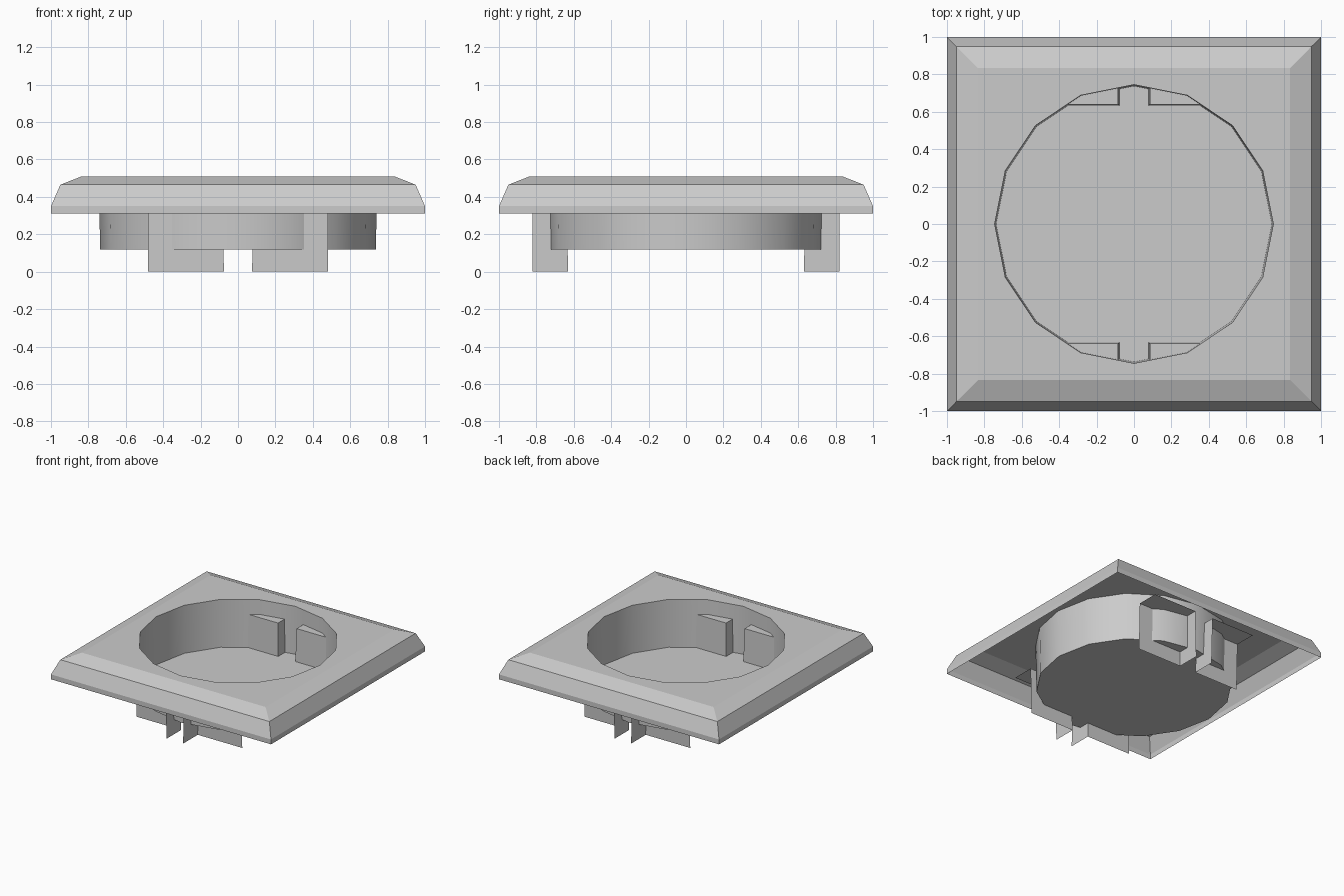
import bpy, bmesh
from math import cos, sin, pi

if "Cube" in bpy.data.objects:
    bpy.data.objects.remove(bpy.data.objects["Cube"])


def make_object(name, bm):
    bmesh.ops.recalc_face_normals(bm, faces=bm.faces[:])
    me = bpy.data.meshes.new(name)
    bm.to_mesh(me)
    bm.free()
    ob = bpy.data.objects.new(name, me)
    bpy.context.collection.objects.link(ob)
    return ob


def ring(bm, n, radius, z, offset=0.0):
    return [bm.verts.new((radius * cos(offset + 2 * pi * i / n),
                          radius * sin(offset + 2 * pi * i / n), z))
            for i in range(n)]


def bridge(bm, a, b, smooth=False):
    n = len(a)
    for i in range(n):
        f = bm.faces.new((a[i], a[(i + 1) % n], b[(i + 1) % n], b[i]))
        f.smooth = smooth


# Frame plate and round well: one open-backed sheet
bm = bmesh.new()
profile = [(1.0, 0.31), (1.0, 0.35), (0.95, 0.465), (0.835, 0.51)]
squares = [ring(bm, 4, h * 2 ** 0.5, z, pi / 4) for h, z in profile]
for lower, upper in zip(squares, squares[1:]):
    bridge(bm, lower, upper)
rim = ring(bm, 16, 0.745, 0.51)
base = ring(bm, 16, 0.737, 0.12)
top = squares[-1]
for k in range(4):
    arc = [rim[(2 + 4 * k + j) % 16] for j in range(4, -1, -1)]
    bm.faces.new([top[k], top[(k + 1) % 4]] + arc)
bridge(bm, rim, base, smooth=True)
bm.faces.new(base)
make_object("frame_plate_with_well", bm)


# Corner clips: inner wall, side wall and cap, open at outer sides and below
def clip(name, sx, sy):
    bm = bmesh.new()

    def v(x, y, z):
        return bm.verts.new((sx * x, sy * y, z))

    low = [v(0.48, 0.63, 0), v(0.075, 0.63, 0), v(0.075, 0.82, 0)]
    high = [v(0.48, 0.64, 0.39), v(0.085, 0.64, 0.39), v(0.085, 0.82, 0.39)]
    for i in range(2):
        bm.faces.new((low[i], low[i + 1], high[i + 1], high[i]))
    bm.faces.new(high + [v(0.48, 0.82, 0.39)])
    make_object(name, bm)


for sy, side in ((-1, "front"), (1, "back")):
    for sx, hand in ((-1, "left"), (1, "right")):
        clip(f"{side}_{hand}_clip", sx, sy)
